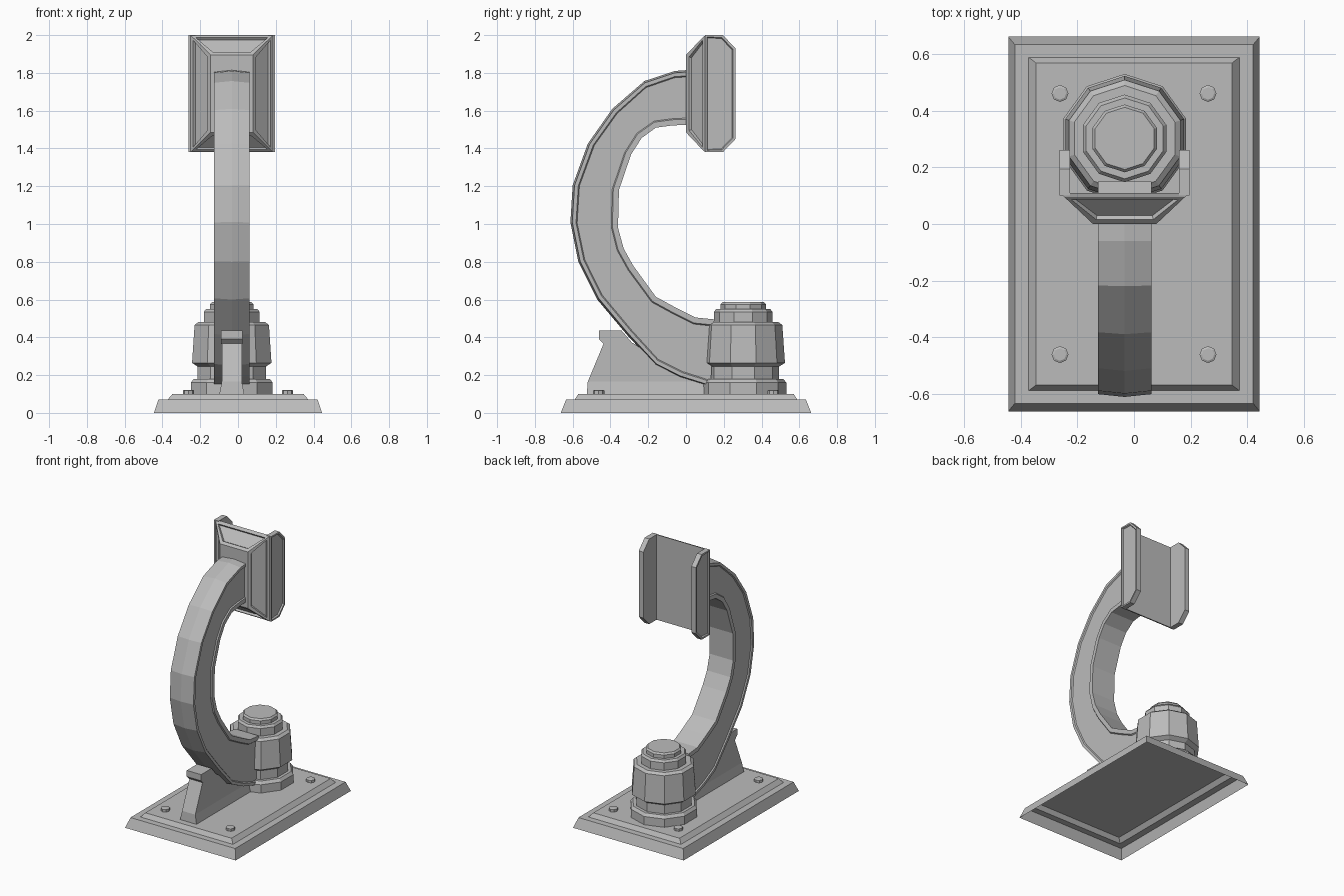
import bpy, bmesh
from math import sin, cos, pi
from mathutils import Vector

CX = -0.033          # centre line of the arm, pivot and clamp
PIVOT_Y = 0.303
DECK = 0.1           # top of the base

old = bpy.data.objects.get("Cube")
if old:
    bpy.data.objects.remove(old, do_unlink=True)

grey = bpy.data.materials.new("plain grey")
grey.use_nodes = True
grey.diffuse_color = (0.5, 0.5, 0.5, 1)
grey.node_tree.nodes["Principled BSDF"].inputs["Base Color"].default_value = (0.5, 0.5, 0.5, 1)


def loft(name, rings, closed=True, panels=None, border=0.025, depth=0.015):
    """Skin a stack of rings, cap it, and sink an inset into faces picked by panels."""
    bm = bmesh.new()
    rows = [[bm.verts.new(p) for p in ring] for ring in rings]
    n = len(rows[0])
    for a, b in zip(rows, rows[1:]):
        for i in range(n):
            j = (i + 1) % n
            bm.faces.new((a[i], a[j], b[j], b[i]))
    if closed:
        bm.faces.new(rows[0])
    bm.faces.new(rows[-1])
    bmesh.ops.recalc_face_normals(bm, faces=bm.faces[:])
    if panels:
        bm.normal_update()
        picked = [f for f in bm.faces if panels(f)]
        bmesh.ops.inset_individual(bm, faces=picked, thickness=border)
        bmesh.ops.inset_individual(bm, faces=picked, thickness=0.006, depth=-depth)
    mesh = bpy.data.meshes.new(name)
    bm.to_mesh(mesh)
    bm.free()
    mesh.materials.append(grey)
    obj = bpy.data.objects.new(name, mesh)
    bpy.context.collection.objects.link(obj)
    return obj


def rect(hx, hy, z, x=0, y=0):
    return [(x - hx, y - hy, z), (x + hx, y - hy, z), (x + hx, y + hy, z), (x - hx, y + hy, z)]


def lathe(name, x, y, sides, profile):
    def ring(r, z):
        return [(x + r * sin(2 * pi * i / sides), y + r * cos(2 * pi * i / sides), z)
                for i in range(sides)]
    return loft(name, [ring(r, z) for r, z in profile], closed=False)


def side_plate(name, outline, x0, x1, **kw):
    """Extrude a (y, z) outline between two x offsets from the arm's centre line."""
    return loft(name, [[(CX + x, y, z) for y, z in outline] for x in (x0, x1)], **kw)


# Hollow base shell with raised step, open underneath
loft("base_plate", [rect(.445, .663, 0), rect(.422, .635, .07),
                    rect(.373, .59, .07), rect(.347, .57, DECK)], closed=False)

# Corner bolts
for sx in (-1, 1):
    for sy in (-1, 1):
        lathe("base_bolt", sx * .262, sy * .462, 8,
              [(.03, DECK), (.03, .118), (.022, .122)])

# Pivot housing and cap
lathe("pivot_foot", CX, PIVOT_Y, 10,
      [(.228, DECK), (.228, .16), (.212, .18), (.19, .18), (.19, .25)])
lathe("pivot_body", CX, PIVOT_Y, 10,
      [(.19, .245), (.221, .265), (.207, .465), (.187, .48), (.155, .48),
       (.155, .535), (.143, .55), (.12, .55)])
lathe("pivot_cap", CX, PIVOT_Y, 10, [(.12, .545), (.12, .575), (.11, .587)])

# Curved arm: matching outer and inner (y, z) points
outer = [(.01, 1.815), (-.06, 1.81), (-.22, 1.757), (-.39, 1.61), (-.52, 1.425), (-.60, 1.205),
         (-.612, 1.01), (-.57, .80), (-.47, .60), (-.31, .41), (-.16, .25), (-.03, .185), (.13, .135)]
inner = [(.01, 1.525), (-.07, 1.522), (-.16, 1.51), (-.235, 1.455), (-.29, 1.37), (-.355, 1.18),
         (-.36, .98), (-.33, .87), (-.28, .78), (-.16, .615), (-.05, .555), (.05, .505), (.15, .495)]


def arm_ring(o, i):
    """Cross-section with a crowned outer face and a shallow sunken panel on each side."""
    o, i = Vector(o), Vector(i)
    across = (i - o).normalized()
    half = [(0, o), (.095, o + across * .01), (.095, o + across * .03), (.087, o + across * .036),
            (.087, i - across * .036), (.095, i - across * .03), (.095, i)]
    return ([(CX + x, p.x, p.y) for x, p in half]
            + [(CX - x, p.x, p.y) for x, p in reversed(half[1:])])


loft("curved_arm", [arm_ring(o, i) for o, i in zip(outer, inner)])

# Support fin under the arm, with flared foot and top lip
side_plate("support_fin", [(-.52, DECK), (-.52, .165), (-.435, .37), (-.28, .37),
                           (-.02, .19), (.12, .165), (.12, DECK)], -.053, .053)
side_plate("fin_lip", [(-.435, .365), (-.46, .39), (-.46, .435), (-.34, .435), (-.28, .365)],
           -.058, .058)
loft("fin_foot", [rect(.066, .315, DECK, CX, -.21), rect(.053, .31, .165, CX, -.21)], closed=False)


# Clamp head: tapered front with sunken slopes on a thin back slab
def head_rect(hx, hz, y):
    return [(CX + x, y, 1.69 + z) for x, z in ((-hx, -hz), (hx, -hz), (hx, hz), (-hx, hz))]


loft("clamp_head", [head_rect(.112, .205, 0), head_rect(.213, .305, .095), head_rect(.23, .31, .11)],
     panels=lambda f: abs(f.normal.y) < .95 and f.calc_center_median().y < .08)

# Clamp side wings with chamfered ends and sunken outer panels
wing = [(.1, 1.38), (.1, 2.0), (.195, 2.0), (.262, 1.93), (.262, 1.45), (.195, 1.38)]
for s, label in ((1, "left"), (-1, "right")):
    side_plate(label + "_clamp_wing", wing, s * .193, s * .23,
               panels=lambda f, s=s: f.normal.x * s > .9, border=.014, depth=.01)
